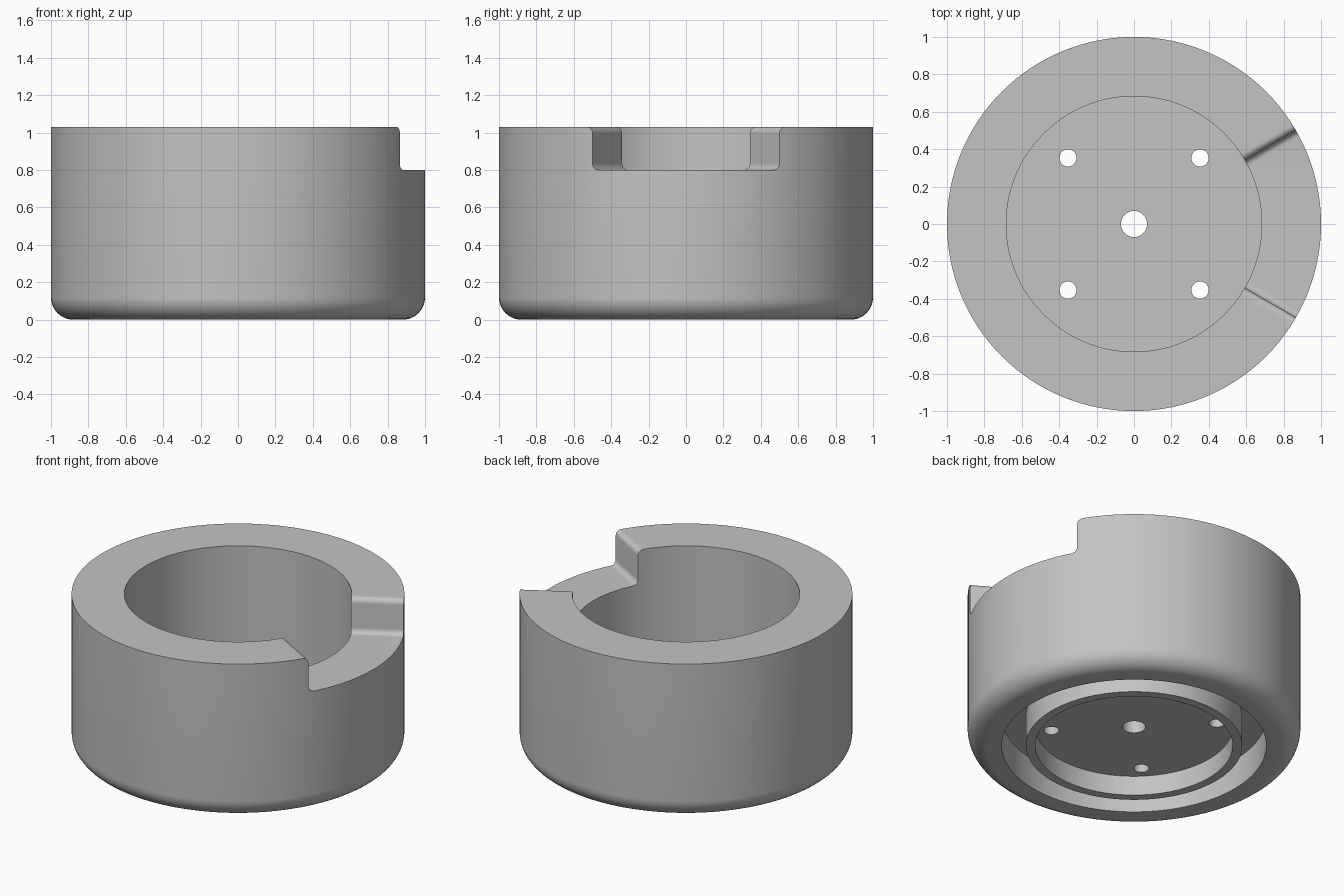
import bpy, bmesh, math

if "Cube" in bpy.data.objects:
    bpy.data.objects.remove(bpy.data.objects["Cube"])

SEG = 128
H, FLOOR = 1.03, 0.27          # overall height, cavity floor height


def new_object(name, bm):
    bmesh.ops.recalc_face_normals(bm, faces=bm.faces)
    me = bpy.data.meshes.new(name)
    bm.to_mesh(me)
    bm.free()
    ob = bpy.data.objects.new(name, me)
    bpy.context.collection.objects.link(ob)
    return ob


def arc(cx, cz, r, a0, a1, n=8):
    return [(cx + r * math.cos(math.radians(a0 + (a1 - a0) * i / n)),
             cz + r * math.sin(math.radians(a0 + (a1 - a0) * i / n))) for i in range(n + 1)]


# Cup body: revolved profile with cavity above, ring groove and recess below
profile = ([(0.593, 0.13), (0.593, 0), (0.65, 0), (0.65, 0.2), (0.795, 0.2), (0.795, 0)]
           + arc(0.88, 0.12, 0.12, -90, 0, 12)
           + [(1, H), (0.683, H), (0.683, FLOOR)])
bm = bmesh.new()
rings = [[bm.verts.new((r * math.cos(2 * math.pi * k / SEG), r * math.sin(2 * math.pi * k / SEG), z))
          for k in range(SEG)] for r, z in profile]
for a, b in zip(rings, rings[1:]):
    for k in range(SEG):
        j = (k + 1) % SEG
        bm.faces.new((a[k], a[j], b[j], b[k]))
bm.faces.new(rings[0])
bm.faces.new(rings[-1])
cup = new_object("cup_body", bm)

# Notch cutter: radial side walls at +-30 degrees with rounded edges
R = 0.035
side = arc(-R, 0.8 + R, R, -90, 0) + arc(R, H - R, R, 180, 90) + [(R, 1.2)]
c, s = math.cos(math.pi / 6), math.sin(math.pi / 6)


def section(x):
    half = [((x + t * s) / c * s + t * c, z) for t, z in side]
    return [(x, y, z) for y, z in half] + [(x, -y, z) for y, z in reversed(half)]


bm = bmesh.new()
inner, outer = ([bm.verts.new(p) for p in section(x)] for x in (0.4, 1.2))
n = len(inner)
for k in range(n):
    j = (k + 1) % n
    bm.faces.new((inner[k], inner[j], outer[j], outer[k]))
bm.faces.new(inner)
bm.faces.new(outer)
cutters = [new_object("notch_cutter", bm)]

# Hole cutters: centre hole and four screw holes
bm = bmesh.new()
holes = [(0, 0, 0.07)] + [(x, y, 0.046) for x in (-0.353, 0.353) for y in (-0.353, 0.353)]
for x, y, r in holes:
    res = bmesh.ops.create_cone(bm, cap_ends=True, segments=32, radius1=r, radius2=r, depth=0.5)
    bmesh.ops.translate(bm, verts=res["verts"], vec=(x, y, 0.2))
cutters.append(new_object("hole_cutter", bm))

# Cut the notch and holes
bpy.context.view_layer.objects.active = cup
cup.select_set(True)
for cutter in cutters:
    cutter.hide_render = True
    mod = cup.modifiers.new("cut", 'BOOLEAN')
    mod.operation = 'DIFFERENCE'
    mod.solver = 'EXACT'
    mod.object = cutter
    bpy.ops.object.modifier_apply(modifier=mod.name)
    bpy.data.objects.remove(cutter)

# Single grey finish
mat = bpy.data.materials.new("plain_grey")
mat.diffuse_color = (0.55, 0.55, 0.55, 1)
mat.use_nodes = True
mat.node_tree.nodes["Principled BSDF"].inputs["Base Color"].default_value = mat.diffuse_color
cup.data.materials.clear()
cup.data.materials.append(mat)
bpy.ops.object.shade_smooth_by_angle(angle=math.radians(30))
